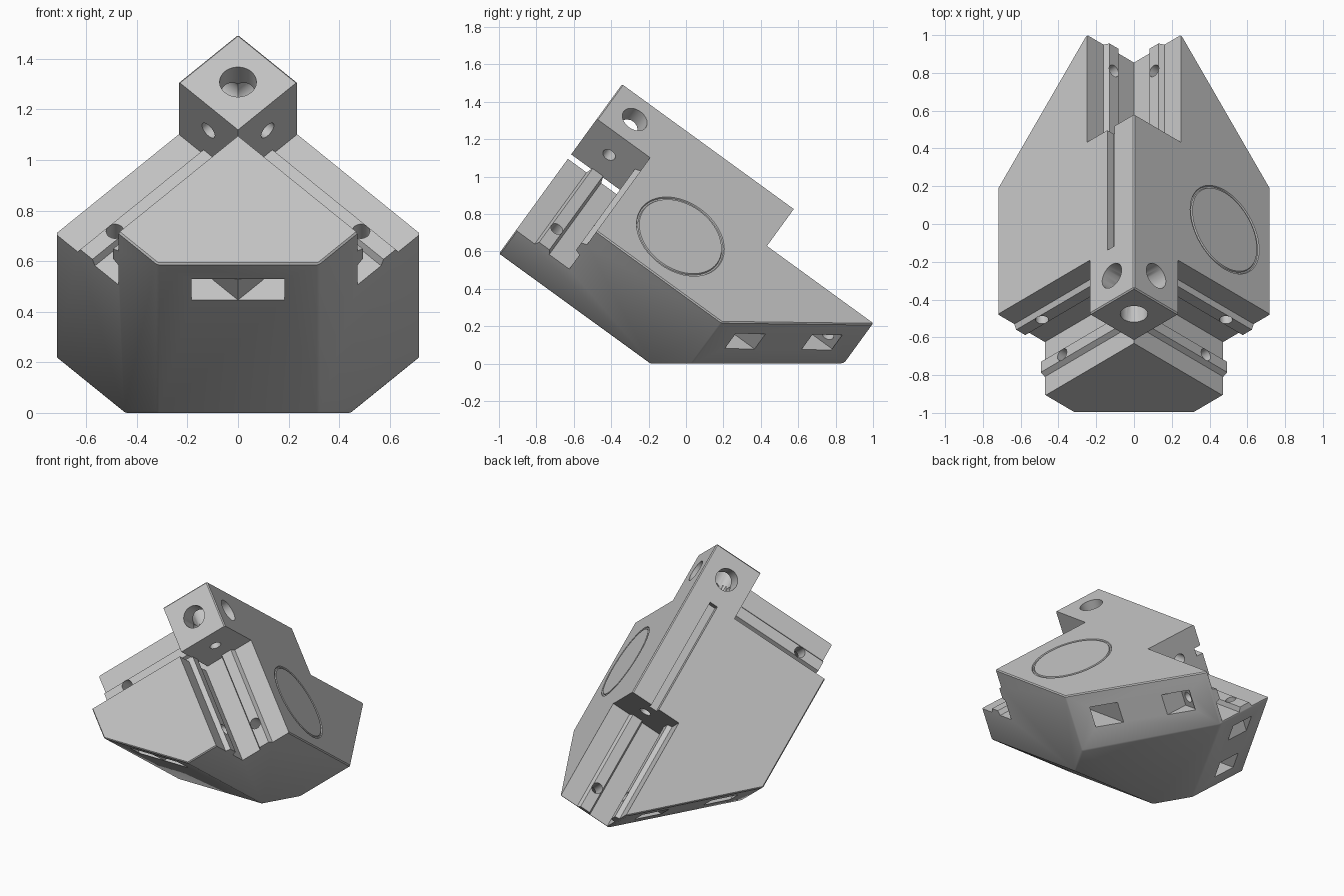
import bpy, bmesh, math
from mathutils import Matrix, Vector

if "Cube" in bpy.data.objects:
    bpy.data.objects.remove(bpy.data.objects["Cube"], do_unlink=True)

# Part space: three square axes from the top corner (rear, left, right arms)
TILT = math.radians(36)
S, C, K = math.sin(TILT), math.cos(TILT), math.sqrt(0.5)
APEX = Vector((0, -0.339, 1.498))
REAR, LEFT, RIGHT = Vector((0, C, -S)), Vector((K, -K * S, -K * C)), Vector((-K, -K * S, -K * C))
PLACE = Matrix.Translation(APEX) @ Matrix((REAR, LEFT, RIGHT)).transposed().to_4x4()

HUB = 0.331          # corner block size
WALL = 0.352         # recess wall offset
MID = 0.172          # profile centre line
STARTS = (1.135, HUB, HUB)
ENDS = (1.837, 1.02, 1.02)
SCREWS = (1.675, 0.86, 0.86)

grey = bpy.data.materials.new("light grey plastic")
grey.use_nodes = True
grey.diffuse_color = (0.55, 0.55, 0.55, 1)
grey.node_tree.nodes["Principled BSDF"].inputs["Base Color"].default_value = (0.55, 0.55, 0.55, 1)


def to_object(bm, name):
    bmesh.ops.recalc_face_normals(bm, faces=bm.faces)
    mesh = bpy.data.meshes.new(name)
    bm.to_mesh(mesh)
    bm.free()
    mesh.materials.append(grey)
    obj = bpy.data.objects.new(name, mesh)
    bpy.context.collection.objects.link(obj)
    return obj


def box(name, low, high):
    bm = bmesh.new()
    bmesh.ops.create_cube(bm, size=1)
    for vert in bm.verts:
        vert.co = [l + (c + 0.5) * (h - l) for c, l, h in zip(vert.co, low, high)]
    return to_object(bm, name)


def prism(name, axis, profile, start, end):
    """Extrude a profile on the two other axes along the given axis."""
    j, k = [i for i in range(3) if i != axis]
    bm = bmesh.new()
    verts = []
    for a, b in profile:
        co = [0, 0, 0]
        co[axis], co[j], co[k] = start, a, b
        verts.append(bm.verts.new(co))
    face = bm.faces.new(verts)
    grown = bmesh.ops.extrude_face_region(bm, geom=[face])["geom"]
    for vert in grown:
        if isinstance(vert, bmesh.types.BMVert):
            vert.co[axis] = end
    return to_object(bm, name)


def bore(name, axis, centre, radius, start, end, sides=32):
    ring = [(centre[0] + radius * math.cos(t * math.tau / sides),
             centre[1] + radius * math.sin(t * math.tau / sides)) for t in range(sides)]
    return prism(name, axis, ring, start, end)


# Solid block trimmed by the arm-end chamfers and the ground plane
body = box("corner_bracket", (0, 0, 0), ENDS)
bm = bmesh.new()
bm.from_mesh(body.data)
for normal, distance in (((1, 1, 0), 2.2), ((1, 0, 1), 2.2), ((0, 1, 1), 1.589),
                         ((S, K * C, K * C), APEX.z)):
    n = Vector(normal)
    cut = bmesh.ops.bisect_plane(bm, geom=bm.verts[:] + bm.edges[:] + bm.faces[:], dist=1e-5,
                                 plane_co=n * distance / n.length_squared, plane_no=n, clear_outer=True)
    edges = [e for e in cut["geom_cut"] if isinstance(e, bmesh.types.BMEdge)]
    bmesh.ops.holes_fill(bm, edges=edges, sides=0)
bmesh.ops.recalc_face_normals(bm, faces=bm.faces)
bm.to_mesh(body.data)
bm.free()

bevel = body.modifiers.new("edge_chamfer", "BEVEL")
bevel.width = 0.007
bevel.segments = 1

cutters = []

# Recesses with a guide rib on each inner wall
LIP = WALL - 0.03
half = [(WALL, -0.1), (WALL, MID - 0.048), (LIP, MID - 0.034),
        (LIP, MID + 0.034), (WALL, MID + 0.048)]
profile = [(-0.1, -0.1)] + half + [(WALL, WALL)] + [(b, a) for a, b in reversed(half)]

for arm in range(3):
    cutters.append(prism("arm_recess", arm, profile, STARTS[arm], 2.5))
    # Stepped screw bore through the corner block
    cutters.append(bore("screw_head_bore", arm, (HUB / 2, HUB / 2), 0.073, -0.1, 0.21))
    cutters.append(bore("screw_bore", arm, (HUB / 2, HUB / 2), 0.036, 0.1, STARTS[arm] + 0.05, 24))
    for wall in range(3):
        if wall == arm:
            continue
        side = 3 - arm - wall
        # Wall screw hole and its square access shaft
        centre = [0, 0, 0]
        centre[arm], centre[side] = SCREWS[arm], MID
        flat = [centre[i] for i in range(3) if i != wall]
        cutters.append(bore("wall_screw_hole", wall, flat, 0.035, 0.3, 0.5, 24))
        low, high = centre[:], centre[:]
        low[arm] -= 0.065
        high[arm] += 0.065
        low[side] -= 0.07
        high[side] += 0.07
        low[wall], high[wall] = 0.45, 2.5
        cutters.append(box("access_shaft", low, high))

# Cable groove beside the ridge
cutters.append(box("cable_groove", (0.35, -0.1, 0.145), (1.2, 0.045, 0.2)))

# Round decorative groove on the left face
bpy.ops.mesh.primitive_torus_add(major_radius=0.25, minor_radius=0.008,
                                 major_segments=64, minor_segments=6,
                                 location=(0.731, 0.679, 0))
ring = bpy.context.object
ring.name = "ring_groove"
cutters.append(ring)

for cutter in cutters:
    cutter.hide_render = True
    mod = body.modifiers.new(cutter.name, "BOOLEAN")
    mod.operation = "DIFFERENCE"
    mod.solver = "EXACT"
    mod.object = cutter

# Bake the cuts, drop the cutters and stand the part on the ground
bpy.context.view_layer.update()
graph = bpy.context.evaluated_depsgraph_get()
baked = bpy.data.meshes.new_from_object(body.evaluated_get(graph))
body.modifiers.clear()
body.data = baked
for cutter in cutters:
    bpy.data.objects.remove(cutter, do_unlink=True)
baked.transform(PLACE)
baked.materials.clear()
baked.materials.append(grey)
for poly in baked.polygons:
    poly.material_index = 0

bpy.ops.object.select_all(action="DESELECT")
body.select_set(True)
bpy.context.view_layer.objects.active = body
bpy.ops.object.shade_smooth_by_angle(angle=math.radians(25))
